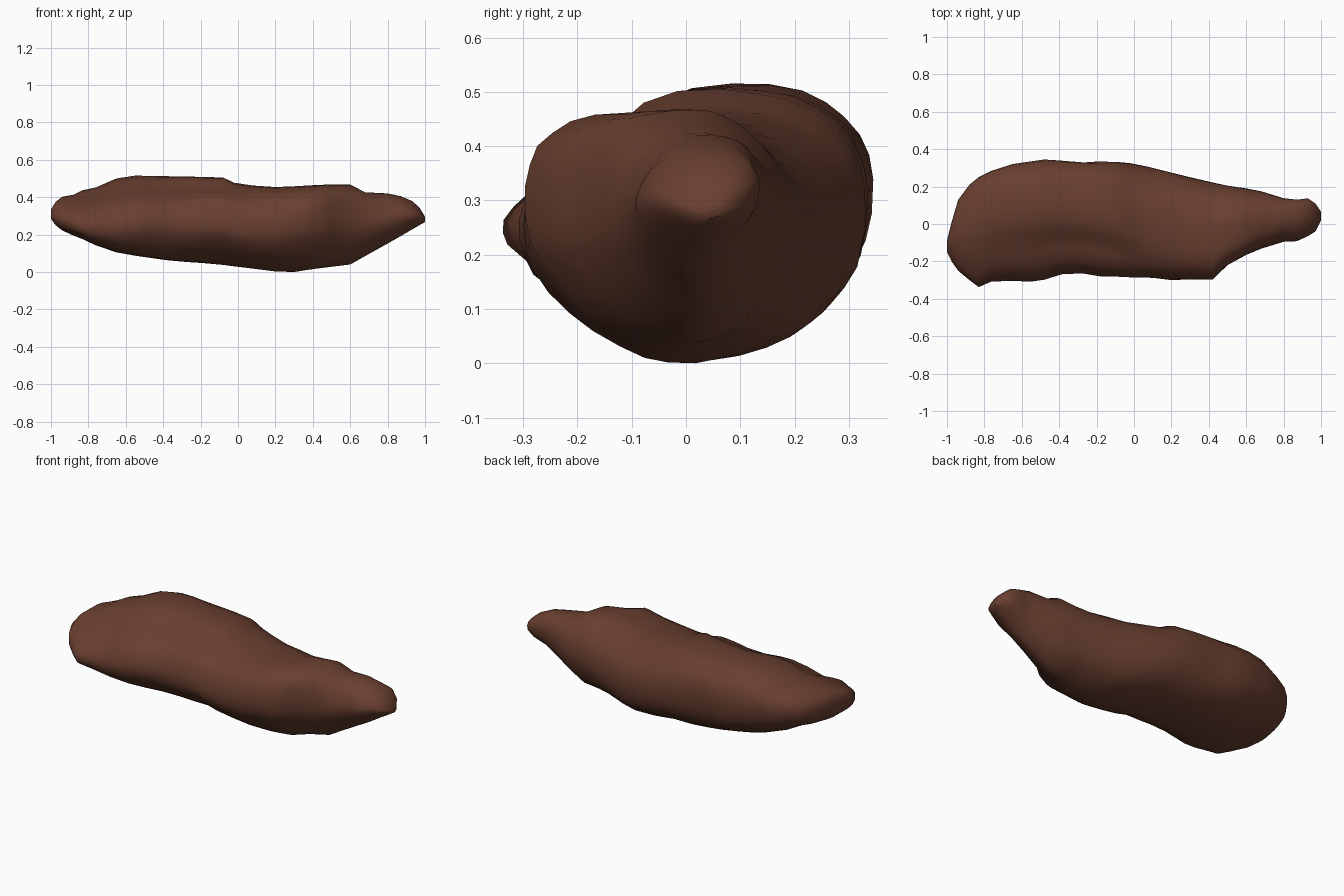
import bpy, bmesh, math
from mathutils import Vector, noise

# cross-section boxes along the length: x, y min, y max, z min, z max
BOXES = [
    (-1.0, -.15, -.09, .285, .335), (-.975, -.20, .01, .25, .375), (-.94, -.25, .13, .222, .402),
    (-.88, -.30, .21, .195, .413), (-.83, -.337, .25, .175, .437), (-.76, -.307, .285, .142, .452),
    (-.65, -.305, .32, .105, .50), (-.55, -.308, .335, .087, .515), (-.48, -.298, .345, .077, .514),
    (-.38, -.267, .338, .063, .512), (-.27, -.265, .329, .053, .51), (-.18, -.28, .335, .047, .508),
    (-.08, -.282, .331, .038, .505), (-.02, -.285, .325, .03, .477), (.08, -.287, .305, .018, .462),
    (.2, -.30, .275, .003, .454), (.3, -.296, .25, 0.0, .458), (.42, -.297, .222, .018, .465),
    (.5, -.22, .205, .028, .468), (.6, -.165, .19, .04, .467), (.68, -.132, .175, .085, .426),
    (.8, -.095, .138, .152, .42), (.87, -.092, .13, .192, .405), (.93, -.065, .137, .227, .38),
    (.97, -.04, .11, .25, .345), (1.0, .02, .065, .267, .295)]

# section style along the length: x, top lean, front droop, and roundness of
# the four quarters (top back, top front, bottom front, bottom back)
STYLES = [
    (-1.0, .08, .25, .9, 1.1, .8, 1.0), (-.83, .1, .42, .85, 1.15, .8, .95),
    (-.6, .1, .28, .85, 1.1, .9, .85), (-.2, .06, .15, .9, .9, 1.1, .75),
    (.2, -.04, .06, .95, .75, 1.25, .8), (.45, -.12, .0, 1.0, .75, 1.3, .95),
    (.64, -.1, .0, 1.0, .8, 1.3, 1.05), (.8, .14, .0, .9, 1.0, 1.25, 1.15),
    (1.0, .22, .0, .9, 1.0, 1.2, 1.15)]

# hollows and bulges on the skin: x, angle, x radius, angle radius, depth
DENTS = [
    (-.42, 121, .34, 13, -.11), (-.12, 120, .14, 13, -.08), (-.5, 150, .3, 14, .03),
    (-.47, 205, .12, 22, -.07), (.02, 165, .10, 35, -.05), (-.06, 215, .15, 25, -.05),
    (.38, 205, .12, 25, -.05), (.15, 62, .25, 12, .03)]
SIDES = 32


def style(x):
    for a, b in zip(STYLES, STYLES[1:]):
        if x <= b[0]:
            t = (x - a[0]) / (b[0] - a[0])
            return [p + (q - p) * t for p, q in zip(a, b)][1:]


def skin_radius(x, deg):
    r = 1.0
    for dx, da, rx, ra, depth in DENTS:
        turn = (deg - da + 180) % 360 - 180
        r += depth * math.exp(-((x - dx) / rx) ** 2 - (turn / ra) ** 2)
    a = math.radians(deg)
    p = Vector((x * 4.0, math.cos(a) * 1.6, math.sin(a) * 1.6))
    return r + .02 * noise.noise(p) + .02 * noise.noise(p * 2.3)


def signed_pow(v, e):
    return math.copysign(abs(v) ** e, v)


def section(x, y0, y1, z0, z1):
    """Squarish ring, leaned and scaled to fill its box."""
    lean, droop, *rounds = style(x)
    pts = []
    for i in range(SIDES):
        deg = 360 * (i + .5) / SIDES
        a = math.radians(deg)
        r = skin_radius(x, deg)
        e = rounds[int(deg // 90)]
        c = signed_pow(math.cos(a), e) * r
        s = signed_pow(math.sin(a), e) * r
        z = s + (.06 if c > 0 else droop) * c * (1 - .5 * max(-s, 0))
        pts.append((c + lean * max(s, 0), z))
    ys, zs = [p[0] for p in pts], [p[1] for p in pts]
    fy = (y1 - y0) / (max(ys) - min(ys))
    fz = (z1 - z0) / (max(zs) - min(zs))
    return [(x, y0 + (y - min(ys)) * fy, z0 + (z - min(zs)) * fz) for y, z in pts]


# rock body: rings joined along the length
bm = bmesh.new()
rings = [[bm.verts.new(p) for p in section(*b)] for b in BOXES]
for r0, r1 in zip(rings, rings[1:]):
    for i in range(SIDES):
        j = (i + 1) % SIDES
        bm.faces.new((r0[i], r0[j], r1[j], r1[i]))
bm.faces.new(rings[0])
bm.faces.new(rings[-1])
bmesh.ops.recalc_face_normals(bm, faces=bm.faces[:])

mesh = bpy.data.meshes.new("rock_body")
bm.to_mesh(mesh)
bm.free()
rock = bpy.data.objects.new("rock_body", mesh)
bpy.context.collection.objects.link(rock)

mat = bpy.data.materials.new("reddish brown")
mat.diffuse_color = (.140, .049, .029, 1)
mesh.materials.append(mat)

bpy.context.view_layer.objects.active = rock
rock.select_set(True)
bpy.ops.object.shade_smooth_by_angle(angle=math.radians(60))
